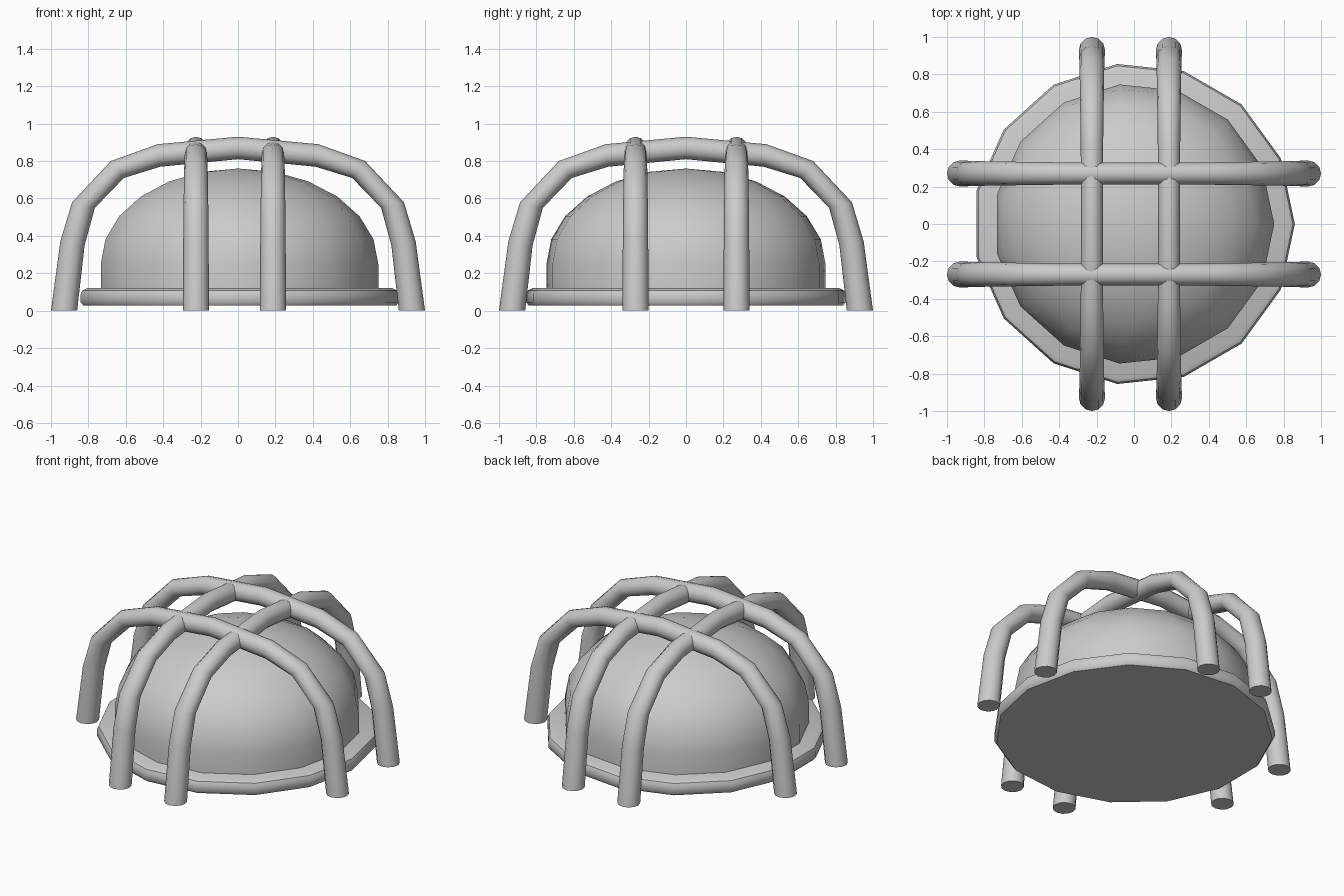
import bpy, bmesh
from math import sin, cos, pi, radians

if "Cube" in bpy.data.objects:
    bpy.data.objects.remove(bpy.data.objects["Cube"])


def finish(name, bm, angle):
    bmesh.ops.recalc_face_normals(bm, faces=bm.faces[:])
    me = bpy.data.meshes.new(name)
    bm.to_mesh(me)
    bm.free()
    ob = bpy.data.objects.new(name, me)
    bpy.context.collection.objects.link(ob)
    bpy.ops.object.select_all(action='DESELECT')
    bpy.context.view_layer.objects.active = ob
    ob.select_set(True)
    bpy.ops.object.shade_smooth_by_angle(angle=radians(angle))
    return ob


def skin(bm, rings):
    # bridge consecutive closed rings of equal size with quads
    for a, b in zip(rings, rings[1:]):
        n = len(a)
        for i in range(n):
            j = (i + 1) % n
            bm.faces.new((a[i], a[j], b[j], b[i]))


def lathe(name, profile, sides, angle):
    bm = bmesh.new()
    rings = [[bm.verts.new((r * cos(2 * pi * i / sides), r * sin(2 * pi * i / sides), z))
              for i in range(sides)] for r, z in profile]
    skin(bm, rings)
    bm.faces.new(rings[0])
    bm.faces.new(rings[-1])
    bmesh.ops.remove_doubles(bm, verts=bm.verts[:], dist=0.0005)
    return finish(name, bm, angle)


# base rim: 15-sided disc with rounded upper edge
lathe("base_rim", [(0.845, 0.027), (0.86, 0.045), (0.86, 0.085),
                   (0.85, 0.108), (0.825, 0.12)], 15, 40)

# lamp dome: short straight wall, then a flattened half ellipse
dome = [(0.75, 0.10)] + [(0.75 * cos(radians(t)), 0.25 + 0.51 * sin(radians(t)))
                         for t in range(0, 90, 15)] + [(0.0001, 0.76)]
lathe("dome", dome, 15, 40)

# cage bars: outer point, inner point and half width along half an arch
HALF = [((1.00, 0.0), (0.86, 0.0), 0.070),
        ((0.95, 0.37), (0.82, 0.35), 0.068),
        ((0.887, 0.58), (0.765, 0.55), 0.066),
        ((0.68, 0.80), (0.61, 0.71), 0.063),
        ((0.43, 0.89), (0.415, 0.77), 0.060)]
ARCH = (HALF + [((0, 0.93), (0, 0.81), 0.058)]
        + [((-o[0], o[1]), (-i[0], i[1]), w) for o, i, w in reversed(HALF)])


def bar(name, along_x, offset, sides=12):
    bm = bmesh.new()
    rings = []
    for o, i, w in ARCH:
        ring = []
        for k in range(sides):
            c, s = cos(2 * pi * k / sides), sin(2 * pi * k / sides)
            u = (o[0] + i[0]) / 2 + c * (o[0] - i[0]) / 2
            z = (o[1] + i[1]) / 2 + c * (o[1] - i[1]) / 2
            v = offset + s * w
            ring.append(bm.verts.new((u, v, z) if along_x else (v, u, z)))
        rings.append(ring)
    skin(bm, rings)
    bm.faces.new(rings[0])
    bm.faces.new(rings[-1])
    return finish(name, bm, 45)


for n, y in (("front", -0.27), ("back", 0.27)):
    bar("cage_bar_" + n, True, y)
for n, x in (("left", -0.225), ("right", 0.187)):
    bar("cage_bar_" + n, False, x)
